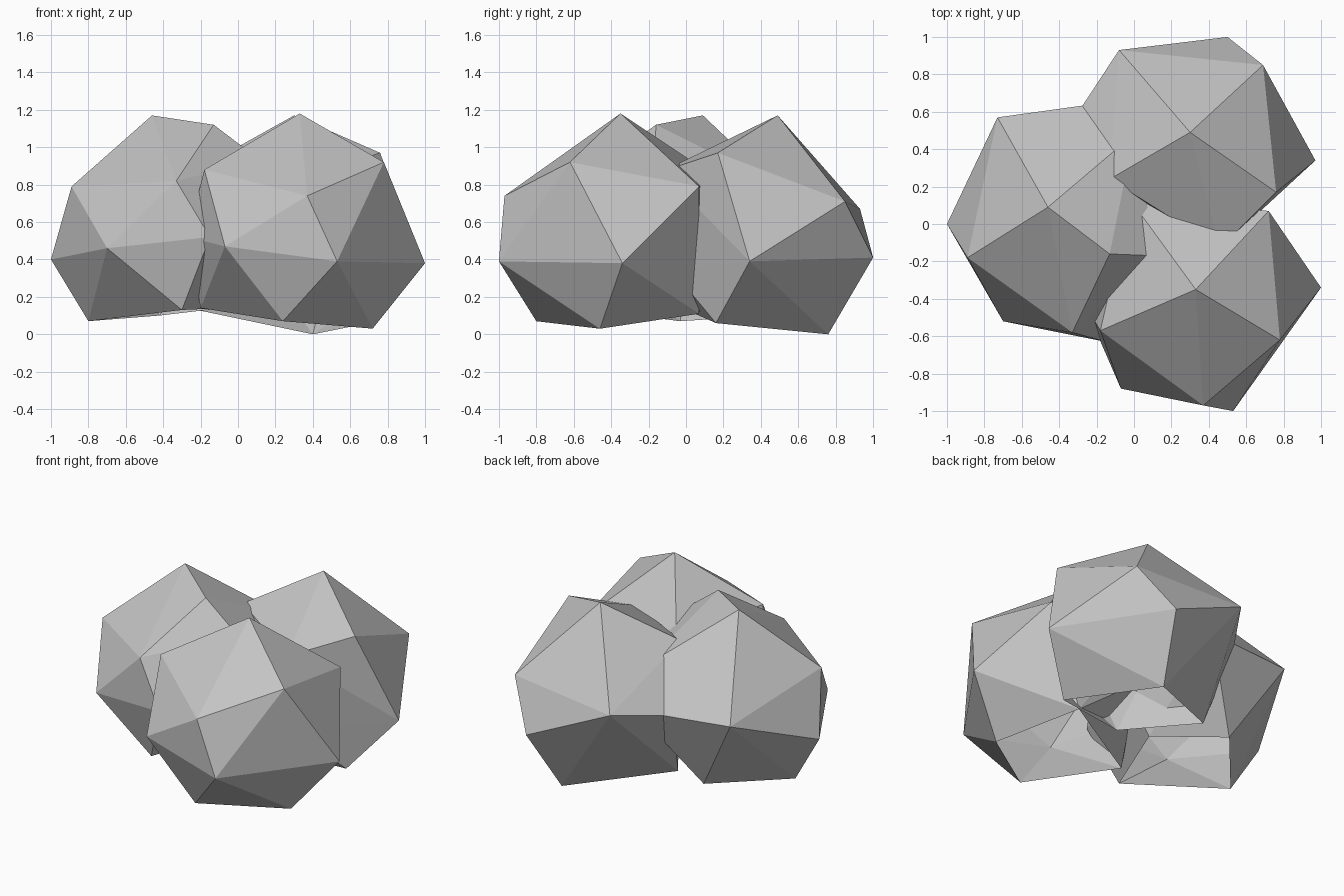
import bpy
import bmesh
from mathutils import Vector

default_cube = bpy.data.objects.get("Cube")
if default_cube:
    bpy.data.objects.remove(default_cube, do_unlink=True)


def make_material(name, colour):
    material = bpy.data.materials.new(name)
    material.use_nodes = True
    material.diffuse_color = colour
    shader = material.node_tree.nodes.get("Principled BSDF")
    shader.inputs["Base Color"].default_value = colour
    shader.inputs["Roughness"].default_value = 0.9
    return material


def make_boulder(name, corners, material, rim_height=0.2):
    """Wrap a faceted shell around corner points in hundredths, open underneath."""
    mesh = bpy.data.meshes.new(name)
    stone = bmesh.new()
    for corner in corners:
        stone.verts.new(Vector(corner) / 100)
    bmesh.ops.convex_hull(stone, input=stone.verts[:], use_existing_faces=False)
    # Drop any corner that ended up inside the stone
    loose = [vert for vert in stone.verts if not vert.link_faces]
    bmesh.ops.delete(stone, geom=loose, context="VERTS")
    bmesh.ops.recalc_face_normals(stone, faces=stone.faces[:])
    # Open the underside inside the base rim
    underside = [face for face in stone.faces
                 if all(vert.co.z < rim_height for vert in face.verts)]
    bmesh.ops.delete(stone, geom=underside, context="FACES")
    for face in stone.faces:
        face.smooth = False
    stone.to_mesh(mesh)
    stone.free()
    mesh.materials.append(material)
    boulder = bpy.data.objects.new(name, mesh)
    bpy.context.collection.objects.link(boulder)
    return boulder


# Corners run from the peak, around the shoulders, down to the base rim
front_corners = [
    (33, -35, 118), (78, -62, 92), (37, -97, 74), (-18, -57, 88),
    (-2, 13, 86), (72, 7, 79), (53, -100, 39), (100, -34, 38),
    (-7, -88, 47), (-27, -42, 52), (5, 8, 45),
    (24, -80, 7), (72, -46, 3), (-20, -36, 14), (50, 7, 11),
]
back_corners = [
    (30, 49, 117), (76, 17, 97), (69, 85, 71), (-8, 93, 67),
    (-13, 24, 93), (46, -13, 87), (97, 34, 39), (50, 100, 41),
    (-31, 58, 60), (45, -8, 35),
    (40, 76, 0), (70, 16, 6), (-22, 40, 13), (12, -2, 14),
]
side_corners = [
    (-46, 9, 117), (-13, -16, 112), (-89, -18, 79), (-73, 57, 63),
    (-33, -58, 82), (12, -17, 93), (0, 48, 80), (-100, 0, 40),
    (-70, -52, 46), (-15, -63, 52), (-8, 66, 60), (8, 0, 45),
    (-80, -3, 7), (-30, -50, 13), (-42, 41, 10), (-8, 5, 14),
]

grey_stone = make_material("grey stone", (0.55, 0.55, 0.55, 1))
make_boulder("front_boulder", front_corners, grey_stone)
make_boulder("back_boulder", back_corners, grey_stone)
make_boulder("side_boulder", side_corners, grey_stone)
